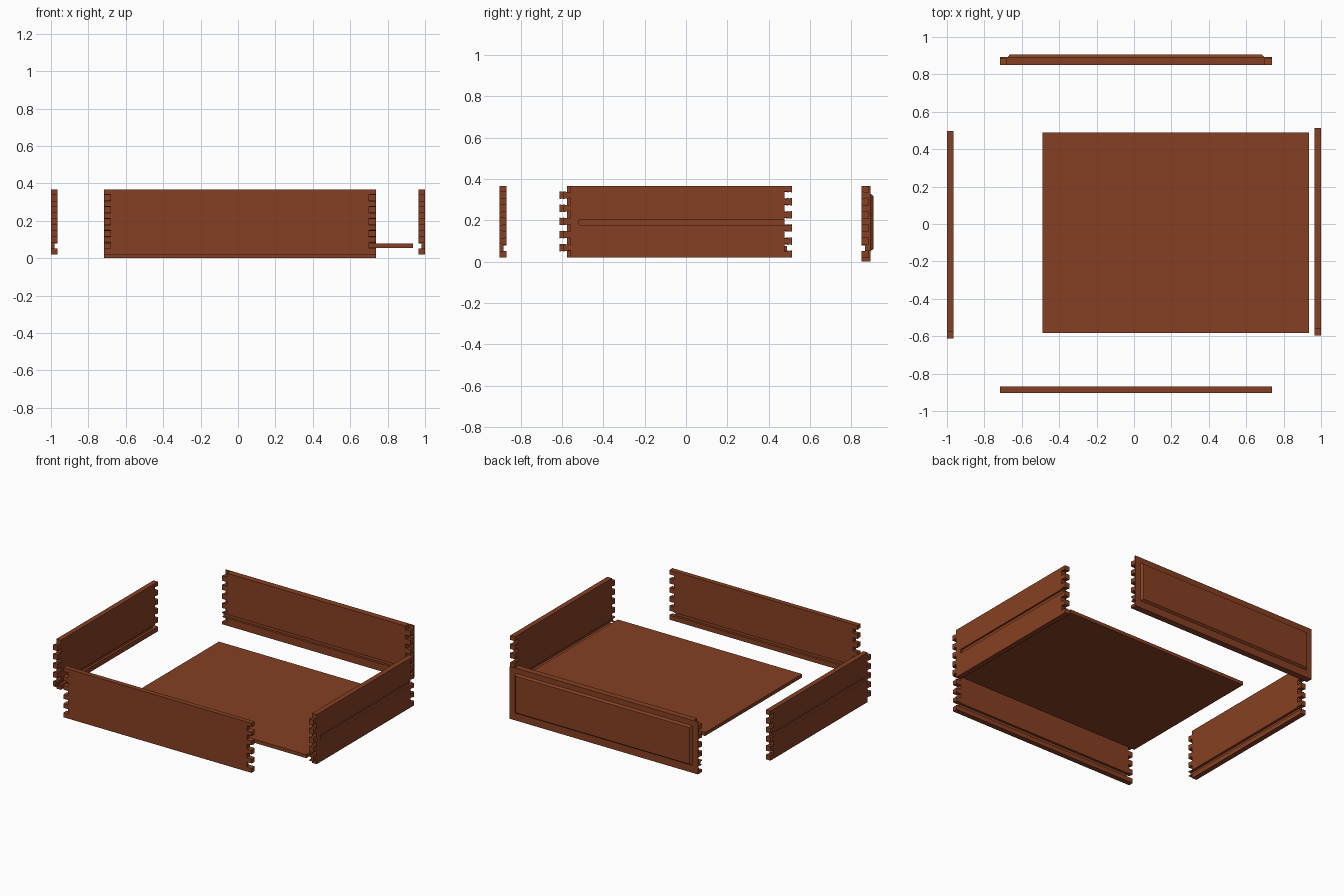
import bpy, bmesh

if "Cube" in bpy.data.objects:
    bpy.data.objects.remove(bpy.data.objects["Cube"])

wood = bpy.data.materials.new("walnut_brown")
wood.diffuse_color = (0.235, 0.051, 0.016, 1)
wood.use_nodes = True
wood.node_tree.nodes["Principled BSDF"].inputs["Base Color"].default_value = wood.diffuse_color

Z0, Z1 = 0.02, 0.366                                # side and rear board height
CENTRES = [0.068 + 0.0635 * i for i in range(5)]    # dovetail centres
WIDE, NARROW, DEPTH = 0.0185, 0.0135, 0.035         # dovetail half widths, length


def prism(name, pts, x0, x1):
    """Extrude a (y, z) outline along x."""
    bm = bmesh.new()
    face = bm.faces.new([bm.verts.new((x0, y, z)) for y, z in pts])
    ext = bmesh.ops.extrude_face_region(bm, geom=[face])
    moved = [g for g in ext["geom"] if isinstance(g, bmesh.types.BMVert)]
    bmesh.ops.translate(bm, vec=(x1 - x0, 0, 0), verts=moved)
    bmesh.ops.recalc_face_normals(bm, faces=bm.faces)
    me = bpy.data.meshes.new(name)
    bm.to_mesh(me)
    bm.free()
    me.materials.append(wood)
    ob = bpy.data.objects.new(name, me)
    bpy.context.collection.objects.link(ob)
    return ob


def box(name, x0, x1, y0, y1, z0, z1):
    return prism(name, [(y0, z0), (y1, z0), (y1, z1), (y0, z1)], x0, x1)


def cut(target, cutter):
    """Subtract the cutter and remove it."""
    mod = target.modifiers.new("cut", "BOOLEAN")
    mod.operation = 'DIFFERENCE'
    mod.solver = 'EXACT'
    mod.object = cutter
    bpy.context.view_layer.update()
    dg = bpy.context.evaluated_depsgraph_get()
    me = bpy.data.meshes.new_from_object(target.evaluated_get(dg))
    target.modifiers.clear()
    target.data = me
    bpy.data.objects.remove(cutter)


def side(name, x0, x1, y0, y1, inner):
    """Side board: tails at the rear end, notches at the front end, two grooves."""
    ya, yb = y0 + DEPTH, y1 - DEPTH
    pts = [(y1, Z0), ]
    for c in CENTRES:
        pts += [(y1, c - NARROW), (yb, c - WIDE), (yb, c + WIDE), (y1, c + NARROW)]
    pts += [(y1, Z1), (ya, Z1)]
    for c in reversed(CENTRES):
        pts += [(ya, c + NARROW), (y0, c + WIDE), (y0, c - WIDE), (ya, c - NARROW)]
    pts += [(ya, Z0)]
    ob = prism(name, pts, x0, x1)
    xi, xo = (x1, x0) if inner > 0 else (x0, x1)
    # bottom-panel groove inside, runner groove outside
    a, b = sorted((xi - inner * 0.017, xi + inner * 0.05))
    cut(ob, box("cutter", a, b, y0 - 0.1, y1 + 0.1, 0.0525, 0.0785))
    a, b = sorted((xo + inner * 0.012, xo - inner * 0.05))
    s, m, h = ya + 0.042, 0.1915, 0.0135
    cut(ob, prism("cutter", [(s, m - h * .7), (s + 0.004, m - h), (y1 + .1, m - h),
                             (y1 + .1, m + h), (s + 0.004, m + h), (s, m + h * .7)], a, b))
    return ob


side("left_side", -1.0, -0.965, -0.612, 0.496, 1)
side("right_side", 0.964, 1.0, -0.595, 0.512, -1)

# bottom panel
box("bottom_panel", -0.49, 0.935, -0.582, 0.489, 0.053, 0.077)

XA, XB = -0.717, 0.737
ENDS = [(XA - 0.05, XA + 0.036), (XB - 0.036, XB + 0.05)]

# rear board with open dovetail sockets
RY0, RY1 = -0.903, -0.868
rear = box("rear_board", XA, XB, RY0, RY1, Z0, Z1)
for x0, x1 in ENDS:
    for c in CENTRES:
        cut(rear, prism("cutter", [(RY0 - 0.01, c - WIDE), (RY1 + 0.01, c - NARROW),
                                   (RY1 + 0.01, c + NARROW), (RY0 - 0.01, c + WIDE)], x0, x1))
cut(rear, box("cutter", XA - 1, XB + 1, RY1 - 0.016, RY1 + 0.05, 0.0525, 0.0785))

# drawer front with sockets hidden behind its outer face
FY0, FY1 = 0.849, 0.893
front = box("front_board", XA, XB, FY0, FY1, 0.0, Z1)
yi, ye = FY0 - 0.005, FY0 + DEPTH
for x0, x1 in ENDS:
    for i in range(6):
        if i:
            lo = [CENTRES[i - 1] + WIDE, CENTRES[i - 1] + NARROW]
        else:
            lo = [Z0, Z0]
        if i < 5:
            hi = [CENTRES[i] - WIDE, CENTRES[i] - NARROW]
        else:
            hi = [Z1 + 0.02, Z1 + 0.02]
        cut(front, prism("cutter", [(yi, lo[0]), (ye, lo[1]), (ye, hi[1]), (yi, hi[0])], x0, x1))
cut(front, box("cutter", XA - 1, XB + 1, FY0 - 0.05, FY0 + 0.016, 0.0525, 0.0785))

# raised decorative panel with bevelled rim
panel = box("raised_panel", -0.677, 0.697, FY1 - 0.002, 0.907, 0.05, 0.33)
for v in panel.data.vertices:
    if v.co.y > 0.9:
        v.co.x += 0.014 if v.co.x < 0 else -0.014
        v.co.z += 0.012 if v.co.z < 0.2 else -0.012
